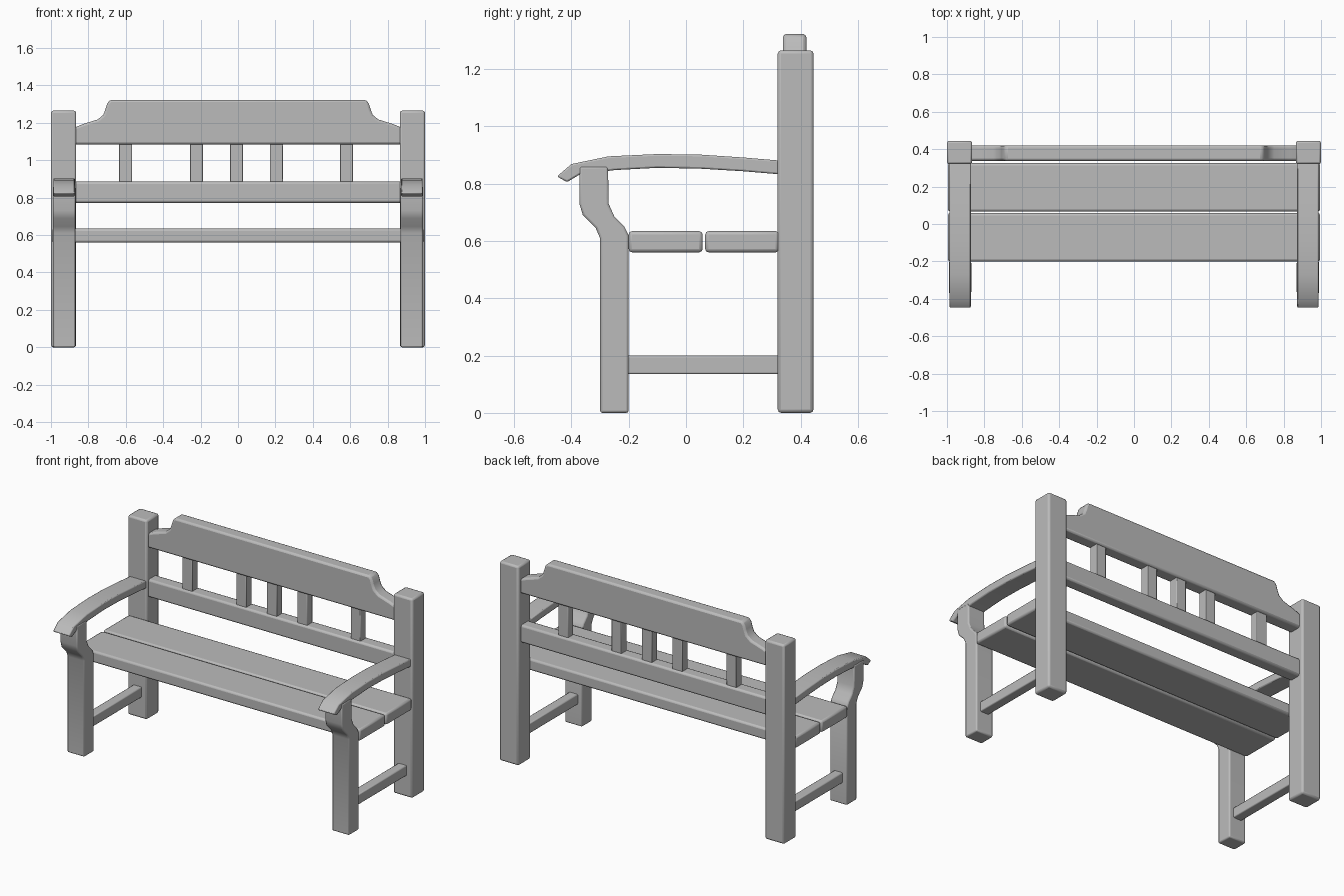
import bpy, bmesh, math
from mathutils import Vector

cube = bpy.data.objects.get("Cube")
if cube:
    bpy.data.objects.remove(cube, do_unlink=True)

paint = bpy.data.materials.new("weathered grey wood")
paint.use_nodes = True
GREY = (0.5, 0.5, 0.5, 1)
paint.diffuse_color = GREY
paint.node_tree.nodes["Principled BSDF"].inputs["Base Color"].default_value = GREY


def prism(name, outline, axis, low, high, bevel=0.012):
    """Extrude a 2D outline along x or y, then round its edges."""
    bm = bmesh.new()
    place = {"x": lambda p: (low, p[0], p[1]), "y": lambda p: (p[0], low, p[1])}[axis]
    face = bm.faces.new([bm.verts.new(place(p)) for p in outline])
    made = bmesh.ops.extrude_face_region(bm, geom=[face])["geom"]
    shift = Vector((high - low, 0, 0) if axis == "x" else (0, high - low, 0))
    bmesh.ops.translate(bm, vec=shift, verts=[v for v in made if isinstance(v, bmesh.types.BMVert)])
    bmesh.ops.recalc_face_normals(bm, faces=bm.faces)
    mesh = bpy.data.meshes.new(name)
    bm.to_mesh(mesh)
    bm.free()
    mesh.materials.append(paint)
    obj = bpy.data.objects.new(name, mesh)
    bpy.context.collection.objects.link(obj)
    if bevel:
        mod = obj.modifiers.new("rounded edges", "BEVEL")
        mod.width = bevel
        mod.segments = 2
        mod.limit_method = "ANGLE"
        mod.angle_limit = math.radians(40)
    bpy.ops.object.select_all(action="DESELECT")
    obj.select_set(True)
    bpy.context.view_layer.objects.active = obj
    bpy.ops.object.shade_smooth_by_angle(angle=math.radians(35))
    return obj


def box(name, x, y, z, bevel=0.012):
    return prism(name, [(y[0], z[0]), (y[1], z[0]), (y[1], z[1]), (y[0], z[1])], "x", *x, bevel)


# Side profiles of the curved front leg and the armrest, as (y, z)
leg = [(-0.30, 0), (-0.20, 0), (-0.20, 0.62), (-0.215, 0.65), (-0.25, 0.685), (-0.27, 0.73),
       (-0.272, 0.86), (-0.372, 0.86), (-0.372, 0.73), (-0.36, 0.69), (-0.315, 0.645), (-0.30, 0.61)]
arm = [(0.33, 0.832), (0.20, 0.843), (0.05, 0.852), (-0.10, 0.855), (-0.25, 0.847), (-0.37, 0.832),
       (-0.415, 0.805), (-0.45, 0.825), (-0.40, 0.868), (-0.27, 0.895), (-0.10, 0.903),
       (0.05, 0.901), (0.20, 0.891), (0.33, 0.88)]

# Posts, legs, arms and stretchers on both sides
for side, s in (("left", 1), ("right", -1)):
    def span(a, b):
        return (min(s * a, s * b), max(s * a, s * b))
    box(side + "_back_post", span(0.865, 1.0), (0.32, 0.445), (0, 1.265))
    prism(side + "_front_leg", leg, "x", *span(0.87, 0.99), bevel=0.008)
    prism(side + "_armrest", arm, "x", *span(0.872, 0.987), bevel=0.006)
    box(side + "_stretcher", span(0.9, 0.96), (-0.21, 0.33), (0.135, 0.2), 0.006)

# Seat planks
box("front_seat_plank", (-0.995, 0.995), (-0.2, 0.058), (0.56, 0.634))
box("rear_seat_plank", (-0.995, 0.995), (0.067, 0.325), (0.56, 0.634))

# Backrest: lower rail, slats and shaped top rail
box("lower_back_rail", (-0.88, 0.88), (0.338, 0.418), (0.772, 0.885))
for i, x in enumerate((-0.602, -0.222, -0.008, 0.205, 0.58)):
    box(f"back_slat_{i + 1}", (x - 0.035, x + 0.035), (0.35, 0.405), (0.87, 1.1), 0.004)

shoulder = [(0.88, 1.085), (0.88, 1.172), (0.83, 1.193), (0.75, 1.218), (0.72, 1.243),
            (0.708, 1.275), (0.7, 1.302), (0.685, 1.322)]
top_outline = shoulder + [(-x, z) for x, z in reversed(shoulder)]
prism("top_back_rail", top_outline, "y", 0.338, 0.42, bevel=0.012)
